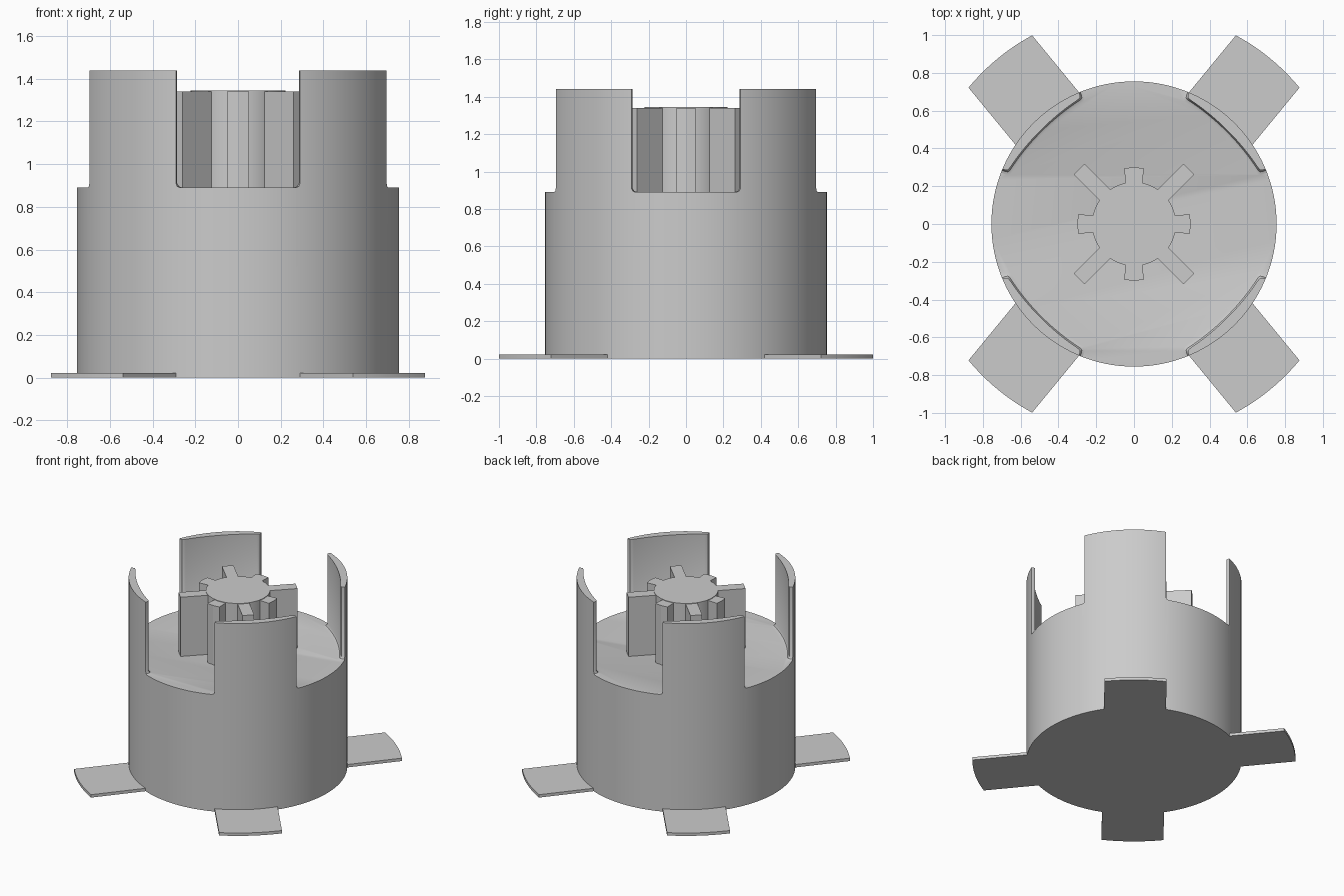
import bpy, bmesh
from math import radians, cos, sin, asin, atan2

if "Cube" in bpy.data.objects:
    bpy.data.objects.remove(bpy.data.objects["Cube"])


def polar(r, a):
    return (r * cos(a), r * sin(a))


def loft(name, rings):
    """Closed solid through (outline, z) rings with equal point counts."""
    bm = bmesh.new()
    loops = [[bm.verts.new((x, y, z)) for x, y in pts] for pts, z in rings]
    n = len(loops[0])
    for lo, hi in zip(loops, loops[1:]):
        for i in range(n):
            j = (i + 1) % n
            bm.faces.new((lo[i], lo[j], hi[j], hi[i]))
    bm.faces.new(loops[0][::-1])
    bm.faces.new(loops[-1])
    bmesh.ops.recalc_face_normals(bm, faces=bm.faces)
    mesh = bpy.data.meshes.new(name)
    bm.to_mesh(mesh)
    bm.free()
    ob = bpy.data.objects.new(name, mesh)
    bpy.context.collection.objects.link(ob)
    return ob


def activate(ob):
    bpy.ops.object.select_all(action='DESELECT')
    ob.select_set(True)
    bpy.context.view_layer.objects.active = ob


def smooth(ob):
    activate(ob)
    bpy.ops.object.shade_smooth_by_angle(angle=radians(30))


def circle(r, n):
    return [polar(r, radians(360 * i / n)) for i in range(n)]


def rotated(pts, a):
    return [(x * cos(a) - y * sin(a), x * sin(a) + y * cos(a)) for x, y in pts]


R, FLOOR, TOP = 0.755, 0.89, 1.44


# Everything above the floor except four crescent walls; g widens the wall feet
def cutter_outline(g):
    half = radians(22.3) + g / R
    pts = []
    for k in range(4):
        mid = radians(45 + 90 * k)
        pts.append(polar(1.2, mid - half))
        for u in [-1, -0.985, -0.95] + [i / 10 for i in range(-9, 10)] + [0.95, 0.985, 1]:
            t = 0.03 + 0.025 * (1 - u * u)
            if abs(u) == 1:
                t = 0.014
            elif abs(u) == 0.985:
                t = 0.026
            pts.append(polar(R - t - g, mid + u * half))
        pts.append(polar(1.2, mid + half))
    return pts


# Drum body with four upright walls
body = loft("drum_body", [(circle(R, 120), 0), (circle(R, 120), TOP)])
cutter = loft("wall_cutter", [(cutter_outline(0.02), FLOOR),
                              (cutter_outline(0.007), FLOOR + 0.006),
                              (cutter_outline(0.0), FLOOR + 0.02),
                              (cutter_outline(0.0), 1.6)])
cutter.hide_render = True
mod = body.modifiers.new("walls", 'BOOLEAN')
mod.operation, mod.solver, mod.object = 'DIFFERENCE', 'EXACT', cutter
activate(body)
bpy.ops.object.modifier_apply(modifier=mod.name)
bpy.data.objects.remove(cutter, do_unlink=True)
smooth(body)

# Central hub
hub = loft("hub", [(circle(0.222, 48), FLOOR - 0.01), (circle(0.222, 48), 1.345)])
smooth(hub)

# Eight hub teeth: short flared ones on the axes, long straight ones between
short_tooth = [(0.15, -0.042), (0.295, -0.051), (0.301, 0), (0.295, 0.051), (0.15, 0.042)]
long_tooth = [(0.15, -0.041), (0.41, -0.041), (0.41, 0.041), (0.15, 0.041)]
for k in range(8):
    pts = rotated(long_tooth if k % 2 else short_tooth, radians(45 * k))
    loft("hub_tooth", [(pts, FLOOR - 0.01), (pts, 1.341)])

# Four flat mounting feet with arc-shaped outer ends
REACH, WIDTH = 1.135, 0.218
spread = asin(WIDTH / REACH)
foot = [(0.6, -WIDTH)] + [polar(REACH, spread * i / 6) for i in range(-6, 7)] + [(0.6, WIDTH)]
lean = atan2(0.86, 0.7075)
for a in (lean, radians(180) - lean, radians(180) + lean, -lean):
    pts = rotated(foot, a)
    smooth(loft("mounting_foot", [(pts, 0), (pts, 0.022)]))
